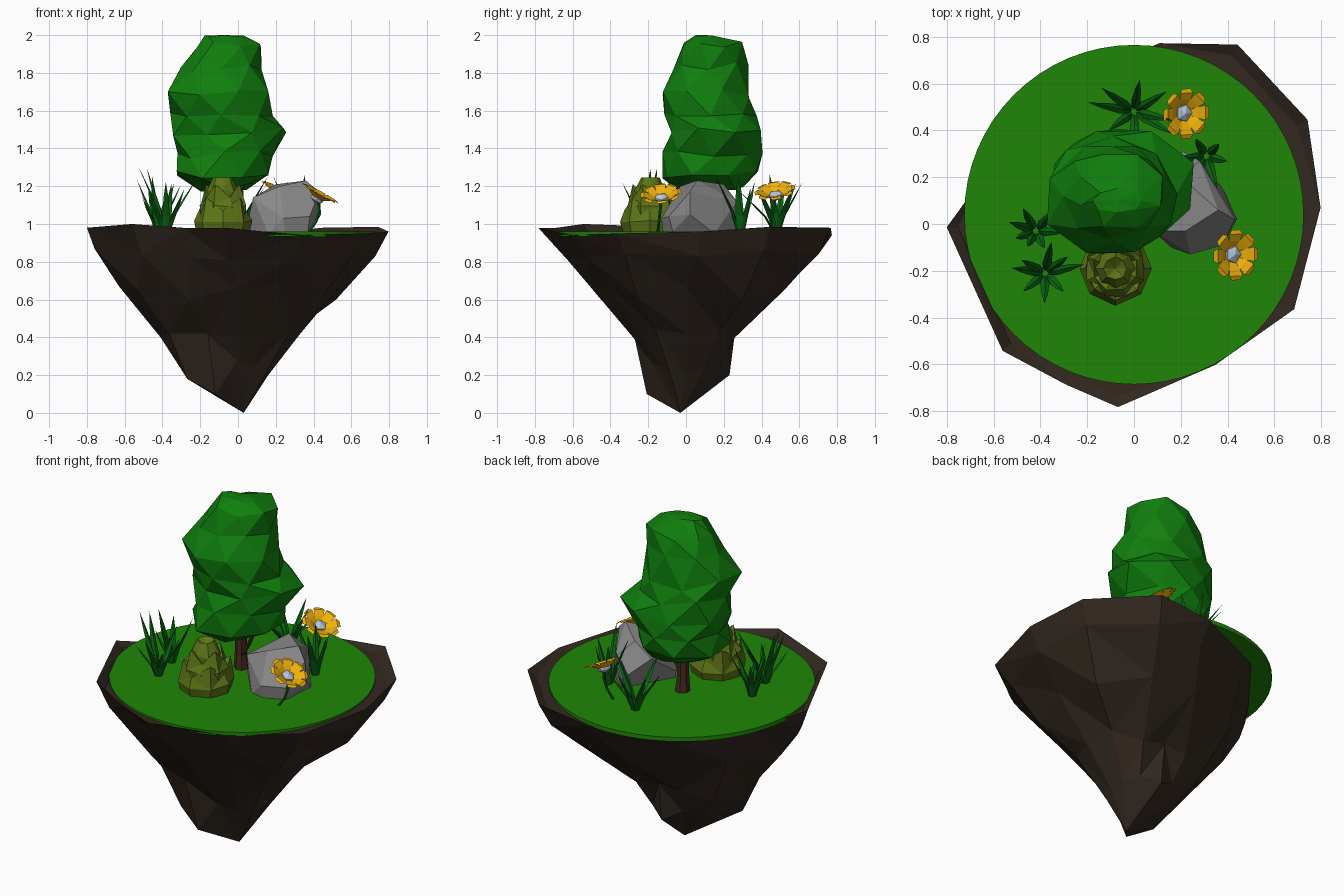
import bpy, bmesh, math, random
from mathutils import Vector, Matrix

if "Cube" in bpy.data.objects:
    bpy.data.objects.remove(bpy.data.objects["Cube"])

random.seed(7)
TAU = 2 * math.pi


def material(name, rgb):
    m = bpy.data.materials.new(name)
    m.diffuse_color = (*rgb, 1)
    m.use_nodes = True
    m.node_tree.nodes["Principled BSDF"].inputs["Base Color"].default_value = m.diffuse_color
    return m


SOIL = material("soil", (0.032, 0.021, 0.014))
TURF = material("turf", (0.014, 0.24, 0.002))
LEAF = material("leaf", (0.005, 0.21, 0.004))
BLADE = material("blade", (0.003, 0.13, 0.006))
OLIVE = material("olive", (0.11, 0.18, 0.008))
BARK = material("bark", (0.06, 0.025, 0.012))
STONE = material("stone", (0.25, 0.25, 0.25))
PETAL = material("petal", (0.9, 0.45, 0.003))
HEART = material("heart", (0.5, 0.57, 0.68))


def finish(name, bm, mat):
    bmesh.ops.recalc_face_normals(bm, faces=bm.faces)
    me = bpy.data.meshes.new(name)
    bm.to_mesh(me)
    bm.free()
    me.materials.append(mat)
    ob = bpy.data.objects.new(name, me)
    bpy.context.collection.objects.link(ob)
    return ob


def loft(bm, rings, start=None, end=None):
    """Skin closed rings with triangles along the shorter diagonal; apex points close the ends."""
    vs = [[bm.verts.new(p) for p in r] for r in rings]
    n = len(vs[0])
    for a, b in zip(vs, vs[1:]):
        for i in range(n):
            j = (i + 1) % n
            if (a[i].co - b[j].co).length < (a[j].co - b[i].co).length:
                bm.faces.new((a[i], a[j], b[j]))
                bm.faces.new((a[i], b[j], b[i]))
            else:
                bm.faces.new((a[i], a[j], b[i]))
                bm.faces.new((a[j], b[j], b[i]))
    for rim_verts, apex in ((vs[0], start), (vs[-1], end)):
        if apex is None:
            bm.faces.new(rim_verts)
        else:
            c = bm.verts.new(apex)
            for i in range(n):
                bm.faces.new((rim_verts[i], rim_verts[(i + 1) % n], c))


def ring(cx, cy, z, rx, ry, n, twist=0, jit=0, jz=0):
    out = []
    for i in range(n):
        a = TAU * (i + twist) / n
        k = 1 + random.uniform(-jit, jit)
        out.append((cx + rx * k * math.cos(a), cy + ry * k * math.sin(a), z + random.uniform(-jz, jz)))
    return out


def polar(radii, heights, degrees=range(0, 360, 30)):
    return [(r * math.cos(math.radians(d)), r * math.sin(math.radians(d)), h)
            for r, h, d in zip(radii, heights, degrees)]


# floating island: raised rim narrowing to a ragged point
rim_a = [5, 31, 60, 82, 122, 164, 181, 224, 247, 265, 300, 332]
rim = [.80, .865, .885, .78, .67, .68, .80, .78, .745, .785, .695, .775]
rim_z = [.96, .985, .98, .94, .93, .93, .98, 1.0, .98, .98, .94, .95]
rings = [
    polar([.16, .18, .20, .23, .22, .24, .25, .31, .24, .19, .15, .15],
          [.20, .22, .24, .20, .26, .24, .22, .18, .10, .28, .24, .18]),
    polar([.33, .35, .30, .26, .30, .36, .41, .42, .32, .28, .28, .32],
          [.42, .44, .40, .43, .42, .38, .40, .42, .42, .40, .42, .44]),
    polar([.54, .60, .58, .52, .50, .52, .63, .61, .52, .50, .48, .52],
          [.67, .60, .64, .65, .70, .68, .67, .65, .60, .66, .68, .62]),
    polar([.73, .80, .81, .68, .61, .61, .76, .71, .65, .63, .60, .69],
          [.83, .86, .84, .82, .84, .86, .87, .84, .82, .81, .82, .84], rim_a),
    polar(rim, rim_z, rim_a),
    polar([r * .94 for r in rim], [min(z, .955) - .005 for z in rim_z], rim_a),
]
bm = bmesh.new()
loft(bm, rings, (.03, -.03, 0), (0, 0, .94))
finish("island_rock", bm, SOIL)

# grass disc
bm = bmesh.new()
bmesh.ops.create_cone(bm, cap_ends=True, segments=64, radius1=.725, radius2=.725, depth=.025,
                      matrix=Matrix.Translation((0, .04, .9475)))
finish("grass_disc", bm, TURF)

# tree trunk and a side twig
bm = bmesh.new()
loft(bm, [ring(-.07, .13, z, r, r, 7, jit=.1) for z, r in ((.95, .045), (1.05, .033), (1.3, .03))])
loft(bm, [ring(x, .12, z, .012, .012, 5) for x, z in ((-.06, 1.03), (-.01, 1.12), (.03, 1.22))])
finish("tree_trunk", bm, BARK)

# tree crown: z, centre x, centre y, radius x, radius y
crown = [(1.19, -.06, .13, .14, .18), (1.26, -.08, .13, .27, .26), (1.37, -.07, .15, .25, .26),
         (1.49, -.045, .16, .33, .27), (1.59, -.09, .13, .27, .25), (1.69, -.10, .10, .28, .25),
         (1.83, -.09, .12, .22, .20), (1.94, -.06, .14, .185, .16)]
bm = bmesh.new()
loft(bm, [ring(x, y, z, rx, ry, 8, .5 * (i % 2), .07, .025) for i, (z, x, y, rx, ry) in enumerate(crown)]
     + [ring(-.07, .10, 1.995, .11, .05, 8, 0, .1, .005)], (-.06, .13, 1.18), (-.07, .1, 2.0))
finish("tree_crown", bm, LEAF)

# boulder as a hull of corner points
pts = [(.06, .02, .95), (.16, -.1, .95), (.25, -.12, .94), (.37, -.07, .96), (.38, .15, .95), (.22, .3, .95),
       (.05, .02, 1.0), (.08, -.03, 1.14), (.24, -.13, 1.03), (.38, -.09, 1.04), (.44, .02, 1.05),
       (.43, .02, 1.17), (.36, .06, 1.23), (.22, -.03, 1.2), (.2, .2, 1.21), (.28, .27, 1.12),
       (.21, .31, 1.02), (.09, .2, 1.13)]
bm = bmesh.new()
for p in pts:
    bm.verts.new(p)
bmesh.ops.convex_hull(bm, input=bm.verts)
bmesh.ops.dissolve_limit(bm, angle_limit=.25, verts=bm.verts, edges=bm.edges)
finish("boulder", bm, STONE)

# layered succulent bush: nested tiers with zigzag tops
bm = bmesh.new()
tiers = [(.95, .14, 1.01, .157, 1.11, .13), (1.0, .12, 1.09, .13, 1.18, .095), (1.1, .08, 1.17, .085, 1.245, .05)]
for t, (z0, r0, z1, r1, z2, r2) in enumerate(tiers):
    top = [(x, y, z + (.03 if i % 2 else -.04) * (t < 2))
           for i, (x, y, z) in enumerate(ring(-.08, -.19, z2, r2, r2, 8, t * .5, .06))]
    loft(bm, [ring(-.08, -.19, z0, r0, r0, 8, t * .5), ring(-.08, -.19, z1, r1, r1, 8, t * .5, .03, .01), top],
         None, (-.08, -.19, z2 - .04))
finish("bush", bm, OLIVE)


def blade(bm, x, y, ang, lean, h, w):
    """Curved tapering leaf with a folded cross-section."""
    out = Vector((math.cos(ang), math.sin(ang), 0))
    side = Vector((-out.y, out.x, 0))
    sections = []
    for t, k in ((0, .6), (.35, 1), (.7, .65)):
        c = Vector((x, y, .95)) + out * (.015 + lean * t ** 1.5) + Vector((0, 0, h * t))
        sections.append([c - side * w * k, c - out * w * .5 * k, c + side * w * k, c + out * w * .2 * k])
    loft(bm, sections, None, Vector((x, y, .95 + h)) + out * lean)


# grass tufts: x, y, blade count, lean, height
tufts = [(0, .48, 8, .24, .36), (-.42, -.03, 7, .12, .31), (-.38, -.21, 8, .17, .32), (.31, .29, 6, .13, .32)]
for k, (x, y, n, lean, h) in enumerate(tufts):
    bm = bmesh.new()
    for i in range(n):
        s = random.uniform(.55, 1.1)
        blade(bm, x, y, TAU * i / n + random.uniform(-.3, .3), lean * s, h * random.uniform(.6, 1.1), .02)
    finish(f"grass_tuft_{k + 1}", bm, BLADE)


def flower(k, base, head, tilt):
    m = Matrix.Translation(head) @ Matrix.Rotation(tilt[0], 4, 'X') @ Matrix.Rotation(tilt[1], 4, 'Y')
    # stem
    b, h = Vector(base), Vector(head)
    bm = bmesh.new()
    mids = [b.lerp(h, t) + Vector((.03, 0, 0)) * math.sin(math.pi * t) for t in (0, .33, .66, 1)]
    loft(bm, [ring(p.x, p.y, p.z, .008, .008, 5) for p in mids])
    finish(f"flower_{k}_stem", bm, BLADE)
    # petals: narrow root, wide raised end
    bm = bmesh.new()
    for i in range(8):
        r = m @ Matrix.Rotation(TAU * i / 8, 4, 'Z')
        shape = [(.025, .01, 0), (.06, .025, .022), (.09, .032, .035), (.108, .02, .03)]
        rows = [[bm.verts.new(r @ Vector((a, s * w, z))) for s in (-1, 1)] for a, w, z in shape]
        for p, q in zip(rows, rows[1:]):
            bm.faces.new((p[0], p[1], q[1], q[0]))
    bmesh.ops.solidify(bm, geom=bm.faces[:], thickness=.006)
    finish(f"flower_{k}_petals", bm, PETAL)
    # heart
    bm = bmesh.new()
    bmesh.ops.create_icosphere(bm, subdivisions=1, radius=.042,
                               matrix=m @ Matrix.Diagonal((1, 1, .65, 1)))
    finish(f"flower_{k}_heart", bm, HEART)


flower(1, (.17, .44, .95), (.21, .475, 1.15), (.15, .45))
flower(2, (.37, -.15, .95), (.42, -.13, 1.135), (.1, .5))
